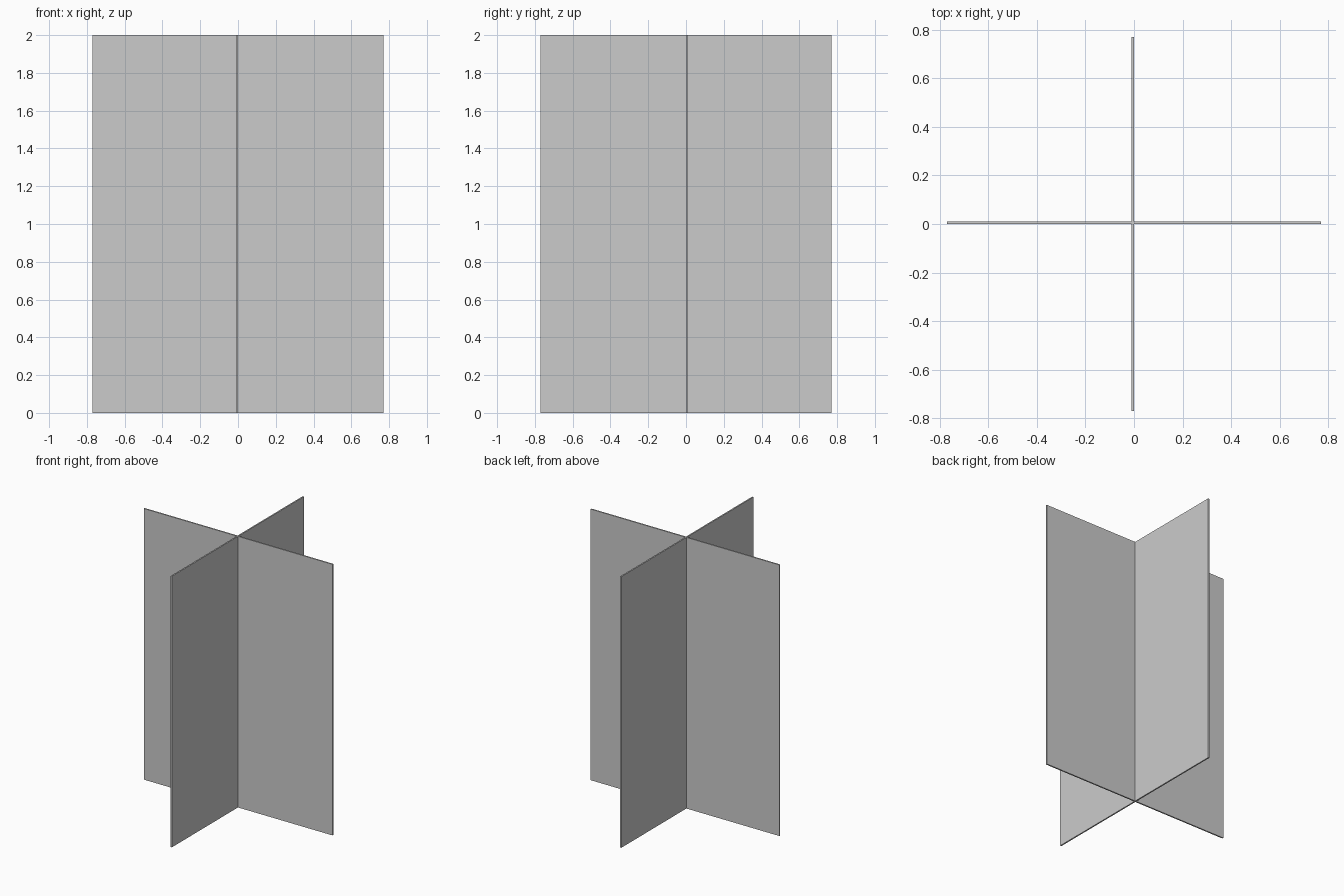
import bpy
import math

if "Cube" in bpy.data.objects:
    bpy.data.objects.remove(bpy.data.objects["Cube"])

WIDTH, HEIGHT, THICK = 1.54, 2.0, 0.01
OFFSET = 0.006  # each thin panel sits just off the centre line


def panel(name, angle):
    # upright thin board, turned about the vertical axis
    x, y = -math.sin(angle) * OFFSET, math.cos(angle) * OFFSET
    bpy.ops.mesh.primitive_cube_add(size=1, location=(x, y, HEIGHT / 2),
                                    rotation=(0, 0, angle))
    obj = bpy.context.object
    obj.name = name
    obj.scale = (WIDTH, THICK, HEIGHT)
    bpy.ops.object.transform_apply(location=False, rotation=True, scale=True)
    return obj


# two crossed panels
panel("wide_panel", 0)
panel("cross_panel", math.pi / 2)
